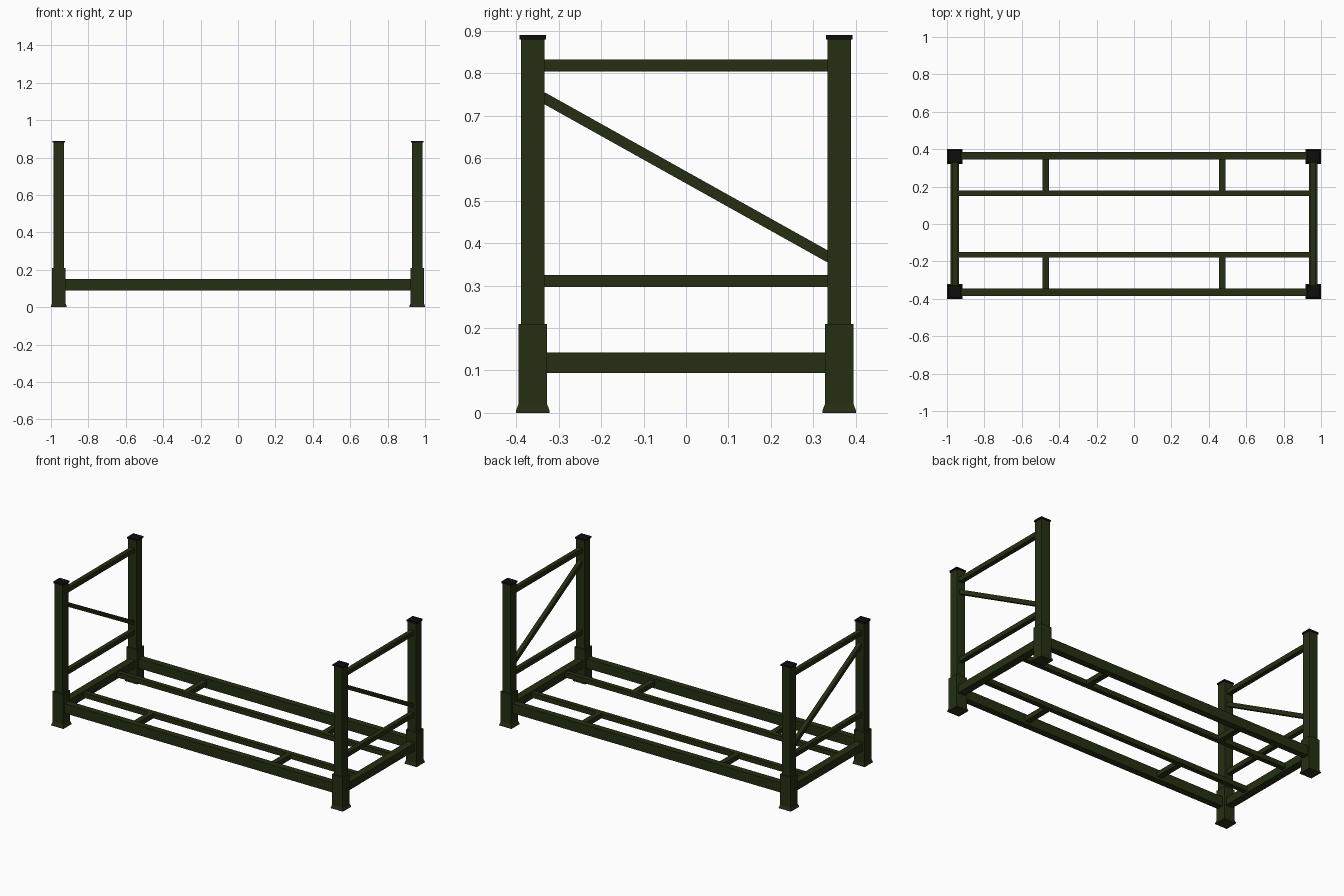
import bpy, bmesh, math
from mathutils import Matrix

if "Cube" in bpy.data.objects:
    bpy.data.objects.remove(bpy.data.objects["Cube"])


def material(name, rgb):
    m = bpy.data.materials.new(name)
    m.diffuse_color = (*rgb, 1)
    m.use_nodes = True
    m.node_tree.nodes["Principled BSDF"].inputs["Base Color"].default_value = m.diffuse_color
    return m


GREEN = material("dark olive paint", (0.018, 0.028, 0.006))
BLACK = material("black cap", (0.004, 0.004, 0.004))
PX, PY = 0.958, 0.361  # post centre


def finish(name, bm, mat):
    me = bpy.data.meshes.new(name)
    bmesh.ops.recalc_face_normals(bm, faces=bm.faces)
    bm.to_mesh(me)
    bm.free()
    me.materials.append(mat)
    ob = bpy.data.objects.new(name, me)
    bpy.context.collection.objects.link(ob)
    return ob


def box(name, centre, size, mat=GREEN, tilt=0.0):
    bm = bmesh.new()
    bmesh.ops.create_cube(bm, size=1)
    bm.transform(Matrix.Translation(centre) @ Matrix.Rotation(tilt, 4, 'X')
                 @ Matrix.Diagonal((*size, 1)))
    return finish(name, bm, mat)


def loft(name, x, y, rings, mat=GREEN):
    """Square tube through (half x, half y, z) rings, capped at both ends."""
    bm = bmesh.new()
    loops = [[bm.verts.new((x + sx * hx, y + sy * hy, z))
              for sx, sy in ((-1, -1), (1, -1), (1, 1), (-1, 1))]
             for hx, hy, z in rings]
    for a, b in zip(loops, loops[1:]):
        for i in range(4):
            j = (i + 1) % 4
            bm.faces.new((a[i], a[j], b[j], b[i]))
    bm.faces.new(loops[0][::-1])
    bm.faces.new(loops[-1])
    return finish(name, bm, mat)


# Corner posts: flared socket, upright and cap
for sx in (-1, 1):
    for sy in (-1, 1):
        x, y = sx * PX, sy * PY
        loft("corner_socket", x, y, [(0.042, 0.040, 0), (0.042, 0.040, 0.004),
                                     (0.0365, 0.034, 0.02), (0.0365, 0.034, 0.21)])
        box("upright_post", (x, y, 0.545), (0.058, 0.056, 0.67))
        box("post_cap", (x, y, 0.885), (0.068, 0.062, 0.01), BLACK)

# End frames: three level rails and a diagonal brace
span = 2 * (PY - 0.026)
drop = 0.741 - 0.369
for sx in (-1, 1):
    x = sx * PX
    box("end_base_rail", (x, 0, 0.118), (0.047, span, 0.048))
    box("end_middle_rail", (x, 0, 0.311), (0.028, span, 0.028))
    box("end_top_rail", (x, 0, 0.818), (0.028, span, 0.028))
    box("diagonal_brace", (x, 0, 0.555),
        (0.025, math.hypot(0.68, drop), 0.025), tilt=-math.atan2(drop, 0.666))

# Base: long side rails, inner rails and short cross bars
for sy in (-1, 1):
    box("side_rail", (0, sy * 0.364, 0.12), (1.86, 0.04, 0.06))
    box("inner_rail", (0, sy * 0.164, 0.12), (1.88, 0.03, 0.03))
    for sx in (-1, 1):
        box("cross_bar", (sx * 0.472, sy * 0.262, 0.12), (0.035, 0.17, 0.03))
